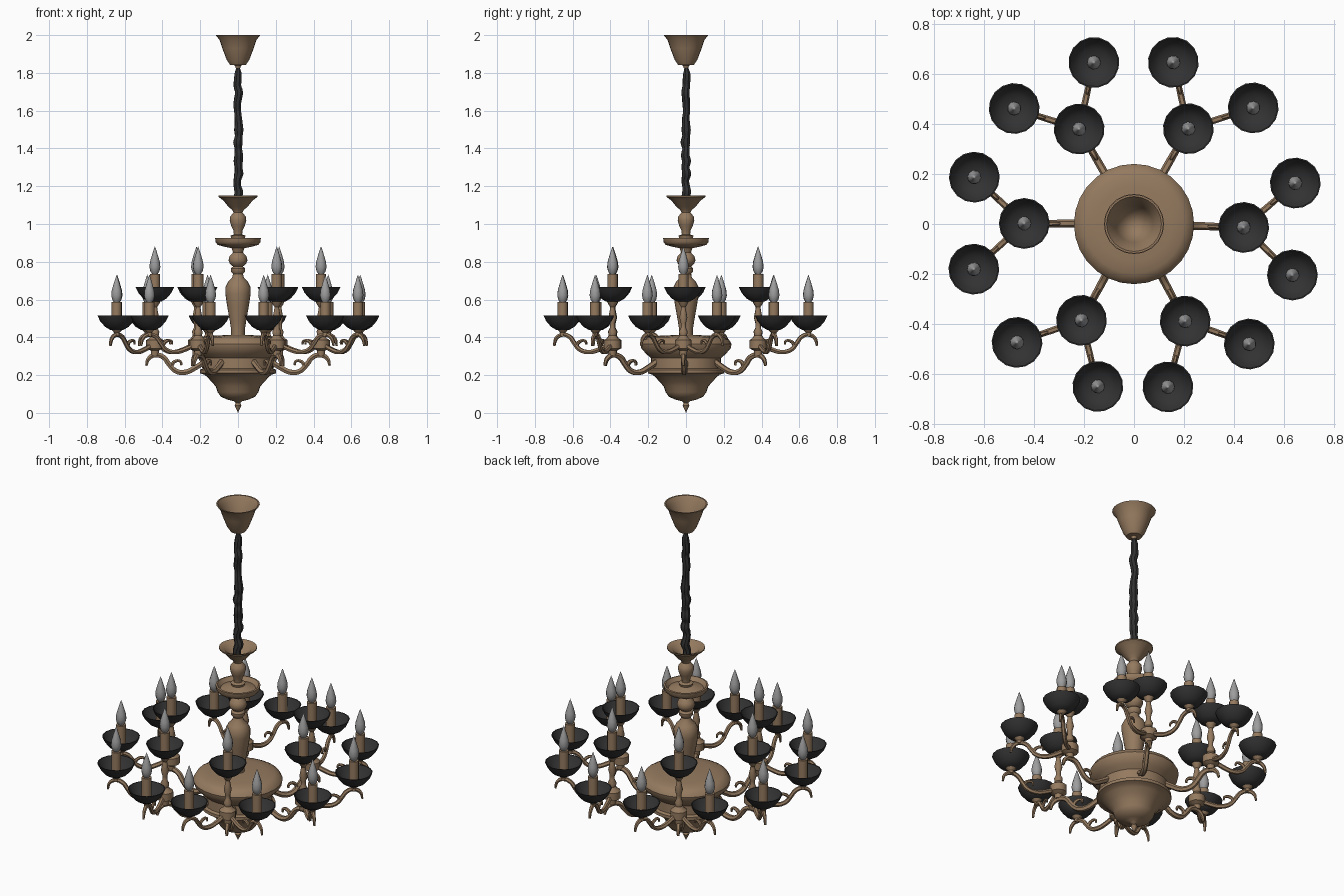
import bpy, bmesh, math, random
from mathutils import Matrix, Vector

random.seed(4)


def material(name, rgb):
    m = bpy.data.materials.new(name)
    m.diffuse_color = (*rgb, 1)
    return m


BRONZE = material("bronze", (0.30, 0.195, 0.115))
BLACK = material("black", (0.032, 0.032, 0.032))
GLASS = material("grey glass", (0.34, 0.34, 0.34))


def lathe(name, profile, sides, mat):
    """Mesh turned around z from (radius, height) points."""
    bm = bmesh.new()
    rings = []
    for r, z in profile:
        if r < 1e-5:
            rings.append([bm.verts.new((0, 0, z))] * sides)
        else:
            rings.append([bm.verts.new((r * math.cos(a), r * math.sin(a), z))
                          for a in (2 * math.pi * i / sides for i in range(sides))])
    for low, high in zip(rings, rings[1:]):
        for i in range(sides):
            j = (i + 1) % sides
            loop = list(dict.fromkeys((low[i], low[j], high[j], high[i])))
            if len(loop) > 2:
                bm.faces.new(loop)
    bmesh.ops.recalc_face_normals(bm, faces=bm.faces)
    return finish(bm, name, mat)


def finish(bm, name, mat):
    me = bpy.data.meshes.new(name)
    bm.to_mesh(me)
    bm.free()
    me.materials.append(mat)
    me.shade_smooth()
    me.set_sharp_from_angle(angle=math.radians(40))
    return me


def tube(name, points, mat, steps=4, sides=1):
    """Mesh swept along smooth (x, y, z, radius) points."""
    cu = bpy.data.curves.new(name, 'CURVE')
    cu.dimensions = '3D'
    cu.bevel_depth = 1
    cu.bevel_resolution = sides
    cu.resolution_u = steps
    cu.use_fill_caps = True
    sp = cu.splines.new('BEZIER')
    sp.bezier_points.add(len(points) - 1)
    for p, (x, y, z, r) in zip(sp.bezier_points, points):
        p.co = (x, y, z)
        p.radius = r
        p.handle_left_type = p.handle_right_type = 'AUTO'
    helper = bpy.data.objects.new(name + "_path", cu)
    bpy.context.collection.objects.link(helper)
    bpy.context.view_layer.update()
    dg = bpy.context.evaluated_depsgraph_get()
    me = bpy.data.meshes.new_from_object(helper.evaluated_get(dg))
    bpy.data.objects.remove(helper)
    bm = bmesh.new()
    bm.from_mesh(me)
    bpy.data.meshes.remove(me)
    return finish(bm, name, mat)


def place(mesh, name, matrix=Matrix()):
    ob = bpy.data.objects.new(name, mesh)
    bpy.context.collection.objects.link(ob)
    ob.matrix_world = matrix
    return ob


# Ceiling canopy: hollow flared cup
place(lathe("canopy", [(0, 1.83), (0.012, 1.825), (0.016, 1.84), (0.042, 1.842),
                       (0.06, 1.87), (0.083, 1.93), (0.098, 1.975), (0.118, 2.0),
                       (0.110, 2.0), (0.09, 1.972), (0.074, 1.93), (0.05, 1.875),
                       (0, 1.85)], 24, BRONZE), "canopy")

# Wrinkled sleeve around the hanging chain
sleeve = [(random.uniform(-.005, .005), random.uniform(-.005, .005),
           1.10 + 0.73 * i / 22, random.uniform(.019, .027)) for i in range(23)]
sleeve[-1] = (0, 0, 1.835, 0.008)
place(tube("chain_sleeve", sleeve, BLACK, 3, 2), "chain_sleeve")

# Turned centre column with top cup, disc and baluster
place(lathe("column", [
    (0, 1.09), (0.028, 1.095), (0.05, 1.115), (0.075, 1.14), (0.103, 1.15), (0.103, 1.143),
    (0.078, 1.125), (0.05, 1.09), (0.03, 1.075), (0.024, 1.06), (0.041, 1.04), (0.044, 1.02),
    (0.036, 0.99), (0.024, 0.965), (0.022, 0.945), (0.04, 0.938), (0.036, 0.925),
    (0.095, 0.905), (0.112, 0.927), (0.121, 0.925), (0.119, 0.905), (0.108, 0.89),
    (0.075, 0.88), (0.034, 0.872), (0.026, 0.85), (0.044, 0.83), (0.05, 0.808),
    (0.042, 0.788), (0.026, 0.775), (0.038, 0.765), (0.038, 0.75), (0.026, 0.735),
    (0.032, 0.715), (0.052, 0.695), (0.067, 0.665), (0.067, 0.63), (0.058, 0.57),
    (0.044, 0.49), (0.036, 0.44), (0.036, 0.39)], 20, BRONZE), "column")

# Banded central body, bowl and pointed finial
place(lathe("body", [
    (0, 0.415), (0.06, 0.412), (0.15, 0.408), (0.2, 0.402), (0.228, 0.388), (0.241, 0.365),
    (0.236, 0.34), (0.21, 0.312), (0.195, 0.298), (0.186, 0.29), (0.186, 0.235),
    (0.202, 0.228), (0.202, 0.21), (0.18, 0.203), (0.165, 0.192), (0.14, 0.165),
    (0.118, 0.14), (0.108, 0.11), (0.09, 0.085), (0.055, 0.07), (0.022, 0.062),
    (0.012, 0.052), (0.018, 0.04), (0.01, 0.022), (0, 0.0)], 28, BRONZE), "body")

# Shared candle parts, heights measured from the dish base
dish = lathe("dish", [(0, 0), (0.035, 0.0), (0.062, 0.016), (0.088, 0.046), (0.102, 0.076),
                      (0.097, 0.076), (0.082, 0.05), (0.056, 0.024), (0, 0.014)], 16, BLACK)
candle = lathe("candle", [(0.027, 0.014), (0.027, 0.146), (0, 0.146)], 12, BRONZE)
bulb = lathe("bulb", [(0.014, 0.144), (0.024, 0.16), (0.029, 0.182), (0.026, 0.21),
                      (0.016, 0.244), (0.007, 0.272), (0, 0.292)], 10, GLASS)

# Shared arm parts: scrolls run along +x
main_arm = tube("main_arm", [
    (0.17, 0, 0.275, 0.017), (0.225, 0, 0.24, 0.016), (0.28, 0, 0.215, 0.016),
    (0.33, 0, 0.222, 0.015), (0.367, 0, 0.26, 0.015), (0.395, 0, 0.295, 0.015),
    (0.44, 0, 0.306, 0.015), (0.474, 0, 0.286, 0.012), (0.486, 0, 0.25, 0.007)], BRONZE)
branch_arm = tube("branch_arm", [
    (0.02, 0, 0.36, 0.013), (0.075, 0, 0.335, 0.013), (0.13, 0, 0.322, 0.013),
    (0.18, 0, 0.335, 0.012), (0.21, 0, 0.37, 0.012), (0.235, 0, 0.402, 0.012),
    (0.273, 0, 0.414, 0.012), (0.308, 0, 0.395, 0.010), (0.32, 0, 0.355, 0.006)], BRONZE)
main_leaf = tube("main_leaf", [(0.355, 0, 0.245, 0.012), (0.335, 0, 0.272, 0.01),
                               (0.305, 0, 0.272, 0.008), (0.3, 0, 0.252, 0.006)], BRONZE)
branch_leaf = tube("branch_leaf", [(0.2, 0, 0.355, 0.01), (0.18, 0, 0.378, 0.009),
                                   (0.15, 0, 0.38, 0.007), (0.145, 0, 0.362, 0.005)], BRONZE)
hub = lathe("hub", [(0, 0.3), (0.02, 0.305), (0.022, 0.33), (0.046, 0.342), (0.046, 0.385),
                    (0.03, 0.395), (0.02, 0.41), (0.024, 0.43), (0.014, 0.45),
                    (0.014, 0.475), (0.022, 0.505), (0.015, 0.54), (0.012, 0.56),
                    (0.022, 0.575), (0.03, 0.592), (0, 0.594)], 10, BRONZE)
socket = lathe("socket", [(0, 0.405), (0.014, 0.408), (0.014, 0.425), (0.03, 0.443),
                          (0, 0.444)], 10, BRONZE)


def candle_set(base, tag):
    for mesh in (dish, candle, bulb):
        place(mesh, f"{mesh.name}_{tag}", base)


# Six arms, each with a raised candle and two forked branches
for n, deg in enumerate((-1.8, 60.3, 120, 179.7, 241.4, 297.8), 1):
    turn = Matrix.Rotation(math.radians(deg), 4, 'Z')
    at_hub = turn @ Matrix.Translation((0.44, 0, 0))
    place(main_arm, f"main_arm_{n}", turn)
    place(main_leaf, f"main_leaf_{n}", turn)
    place(hub, f"hub_{n}", at_hub)
    candle_set(at_hub @ Matrix.Translation((0, 0, 0.59)), f"inner_{n}")
    for side, word in ((1, "left"), (-1, "right")):
        fork = at_hub @ Matrix.Rotation(side * math.radians(42.5), 4, 'Z')
        end = fork @ Matrix.Translation((0.273, 0, 0))
        place(branch_arm, f"branch_arm_{word}_{n}", fork)
        place(branch_leaf, f"branch_leaf_{word}_{n}", fork)
        place(socket, f"socket_{word}_{n}", end)
        candle_set(end @ Matrix.Translation((0, 0, 0.44)), f"{word}_{n}")
